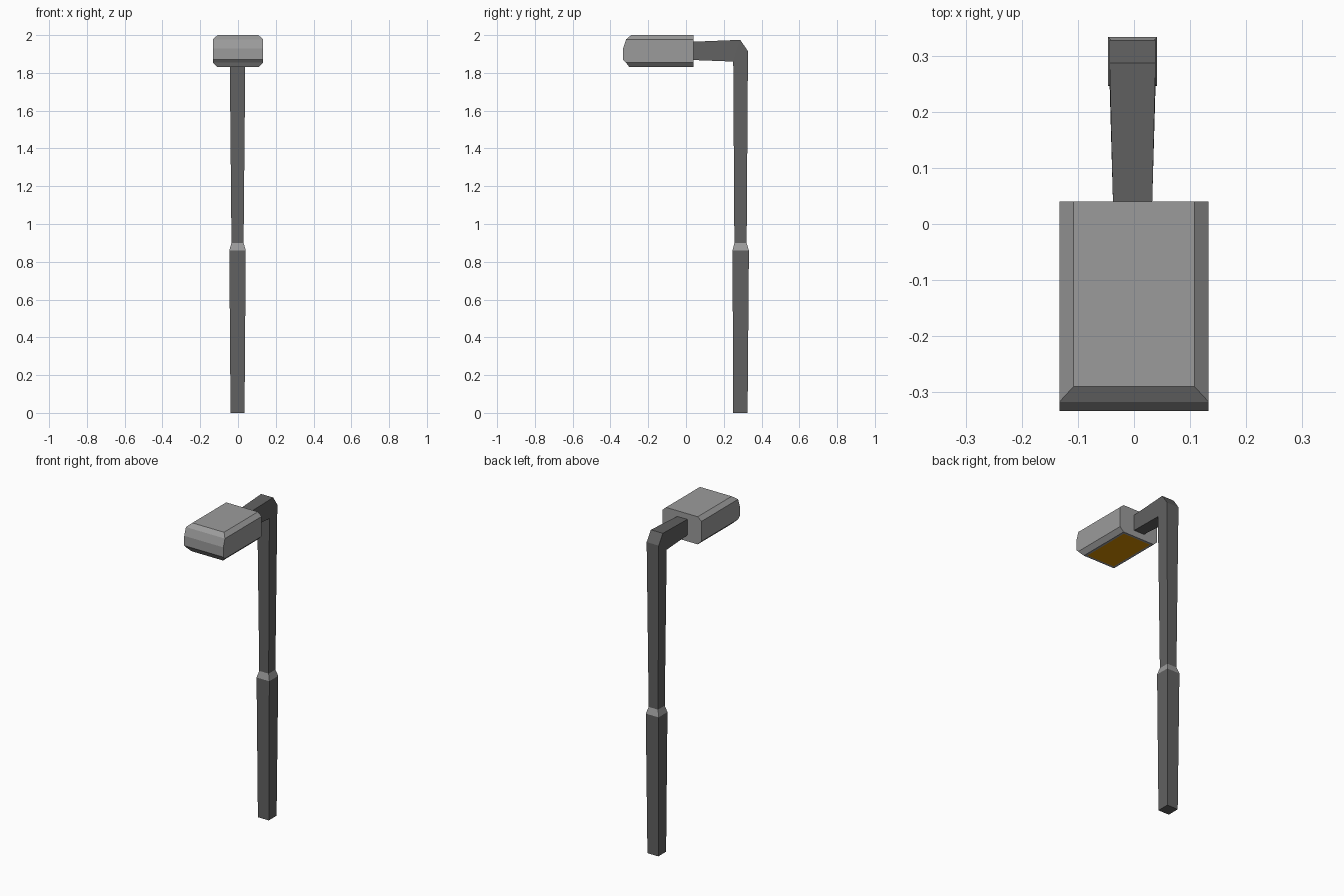
import bpy, bmesh

if "Cube" in bpy.data.objects:
    bpy.data.objects.remove(bpy.data.objects["Cube"])


def material(name, rgb):
    m = bpy.data.materials.new(name)
    m.diffuse_color = (*rgb, 1.0)
    m.use_nodes = True
    m.node_tree.nodes["Principled BSDF"].inputs["Base Color"].default_value = m.diffuse_color
    return m


light_grey = material("light grey", (0.33, 0.33, 0.33))
dark_grey = material("dark grey", (0.12, 0.12, 0.12))
amber = material("amber", (0.67, 0.27, 0.0))


def loft(name, sections, mats, cx=0.0, mat_rule=None, finish=None):
    """Skin four-sided sections (half width, (y, z) front, (y, z) back)."""
    bm = bmesh.new()
    rings = []
    for hw, (y0, z0), (y1, z1) in sections:
        pts = [(cx - hw, y0, z0), (cx + hw, y0, z0),
               (cx + hw, y1, z1), (cx - hw, y1, z1)]
        rings.append([bm.verts.new(p) for p in pts])
    for i, (a, b) in enumerate(zip(rings, rings[1:])):
        for k in range(4):
            n = (k + 1) % 4
            f = bm.faces.new((a[k], a[n], b[n], b[k]))
            f.material_index = mat_rule(i) if mat_rule else 0
    bm.faces.new(rings[0][::-1])
    bm.faces.new(rings[-1])
    bmesh.ops.remove_doubles(bm, verts=bm.verts, dist=0.0005)
    bmesh.ops.recalc_face_normals(bm, faces=bm.faces)
    if finish:
        finish(bm)
    me = bpy.data.meshes.new(name)
    bm.to_mesh(me)
    bm.free()
    for m in mats:
        me.materials.append(m)
    ob = bpy.data.objects.new(name, me)
    bpy.context.collection.objects.link(ob)
    return ob


# Pole with a light collar, bent forward into the arm
loft("pole_and_arm", [
    (0.037, (0.250, 0.0), (0.326, 0.0)),
    (0.0435, (0.246, 0.86), (0.333, 0.86)),
    (0.032, (0.256, 0.90), (0.321, 0.90)),
    (0.041, (0.250, 1.86), (0.328, 1.915)),
    (0.041, (0.250, 1.86), (0.287, 1.975)),
    (0.035, (0.040, 1.868), (0.040, 1.965)),
], [dark_grey, light_grey], cx=-0.0025, mat_rule=lambda i: int(i == 1))


# Lamp head, with the light panel inset in its underside
def add_panel(bm):
    bottom = min(bm.faces, key=lambda f: f.calc_center_median().z)
    bmesh.ops.inset_region(bm, faces=[bottom], thickness=0.02)
    bottom.material_index = 1


loft("lamp_head", [
    (hw, (y, z), (0.04, z)) for hw, y, z in (
        (0.108, -0.300, 1.83), (0.133, -0.318, 1.855),
        (0.133, -0.333, 1.87), (0.133, -0.333, 1.93),
        (0.133, -0.317, 1.978), (0.108, -0.290, 2.0))
], [light_grey, amber], finish=add_panel)
